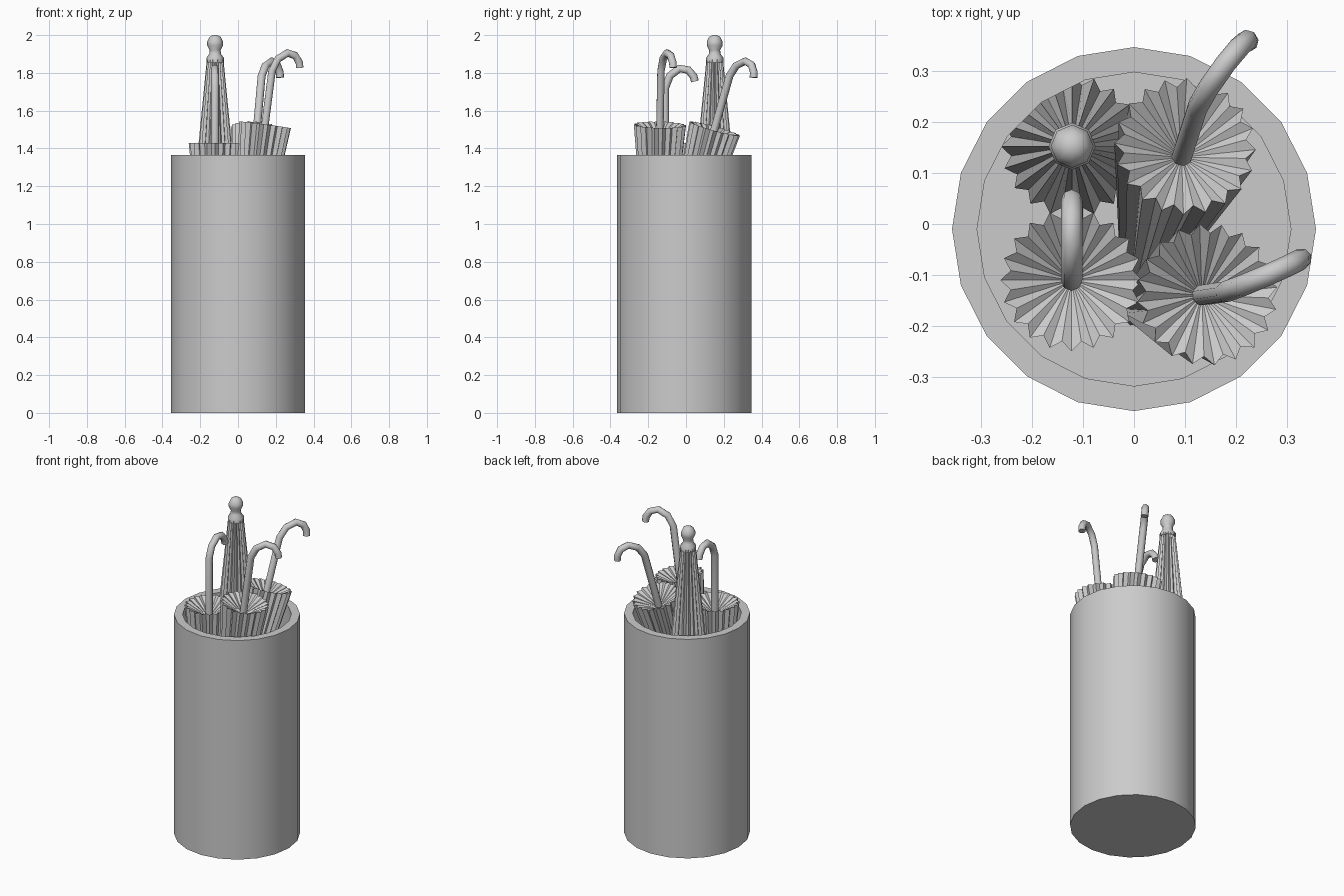
import bpy, bmesh, math
from mathutils import Vector, Matrix

if "Cube" in bpy.data.objects:
    bpy.data.objects.remove(bpy.data.objects["Cube"])


def finish(name, bm, matrix=Matrix(), angle=35):
    me = bpy.data.meshes.new(name)
    bmesh.ops.recalc_face_normals(bm, faces=bm.faces)
    bm.to_mesh(me)
    bm.free()
    ob = bpy.data.objects.new(name, me)
    bpy.context.collection.objects.link(ob)
    ob.matrix_world = matrix
    bpy.ops.object.select_all(action='DESELECT')
    ob.select_set(True)
    bpy.context.view_layer.objects.active = ob
    bpy.ops.object.shade_smooth_by_angle(angle=math.radians(angle))
    return ob


def ring(bm, radii, z, n):
    # radii alternate around the ring, giving pleats when they differ
    return [bm.verts.new((radii[i % len(radii)] * math.cos(math.tau * i / n),
                          radii[i % len(radii)] * math.sin(math.tau * i / n), z))
            for i in range(n)]


def bridge(bm, a, b):
    n = len(a)
    for i in range(n):
        j = (i + 1) % n
        bm.faces.new((a[i], a[j], b[j], b[i]))


def fan(bm, r, z):
    c = bm.verts.new((0, 0, z))
    for i in range(len(r)):
        bm.faces.new((r[i], r[(i + 1) % len(r)], c))


def lathe(name, profile, n, matrix=Matrix(), angle=35):
    bm = bmesh.new()
    rings = [ring(bm, (r,), z, n) for r, z in profile]
    for a, b in zip(rings, rings[1:]):
        bridge(bm, a, b)
    bm.faces.new(rings[0])
    bm.faces.new(rings[-1])
    return finish(name, bm, matrix, angle)


def umbrella(name, origin, tilt, azimuth, flip=False):
    axis = Vector((tilt[0], tilt[1], 1))
    rot = Vector((0, 0, 1)).rotation_difference(axis).to_matrix().to_4x4()
    m = Matrix.Translation(origin) @ rot
    if flip:
        m = m @ Matrix.Rotation(math.pi, 4, 'X')
    # turn the hook to its compass direction
    m = m @ Matrix.Rotation(math.radians(azimuth), 4, 'Z')

    # pleated canopy with a sunken opening around the shaft
    bm = bmesh.new()
    rim = ring(bm, (0.139, 0.121), 0, 40)
    end = ring(bm, (0.044, 0.036), -0.96, 40)
    bridge(bm, rim, end)
    fan(bm, rim, -0.08)
    fan(bm, end, -0.96)
    finish(name + "_canopy", bm, m, 20)

    # knob at the tip
    lathe(name + "_tip_knob",
          [(0.046, -0.945), (0.046, -0.97), (0.031, -0.99), (0.029, -1.01),
           (0.042, -1.035), (0.042, -1.055), (0.03, -1.08), (0.012, -1.09)],
          8, m, 60)

    # hooked handle: octagon swept along a path
    path = [(0, -0.1), (0, 0.29), (0.025, 0.355), (0.075, 0.393),
            (0.122, 0.385), (0.15, 0.352), (0.157, 0.325)]
    bm = bmesh.new()
    rings = []
    for i, p in enumerate(path):
        a, b = path[max(i - 1, 0)], path[min(i + 1, len(path) - 1)]
        t = Vector((b[0] - a[0], 0, b[1] - a[1])).normalized()
        side = Vector((t.z, 0, -t.x))
        rings.append([bm.verts.new(Vector((p[0], 0, p[1]))
                      + side * 0.021 * math.cos(math.tau * k / 8)
                      + Vector((0, 0.021 * math.sin(math.tau * k / 8), 0)))
                      for k in range(8)])
    for a, b in zip(rings, rings[1:]):
        bridge(bm, a, b)
    bm.faces.new(rings[0])
    bm.faces.new(rings[-1])
    finish(name + "_handle", bm, m, 50)


# hollow round stand
lathe("stand", [(0.356, 0), (0.356, 1.365), (0.307, 1.365), (0.307, 0.05)],
      20, Matrix.Translation((0, -0.01, 0)))

# three umbrellas handle-up, one tip-up
umbrella("front_left_umbrella", (-0.122, -0.11, 1.43), (0, 0), 90)
umbrella("front_right_umbrella", (0.143, -0.138, 1.525), (0.13, 0.02), 24)
umbrella("back_right_umbrella", (0.10, 0.152, 1.505), (0.09, 0.28), 52)
umbrella("back_left_umbrella", (-0.121, 0.152, 0.91), (0, 0), 90, flip=True)
